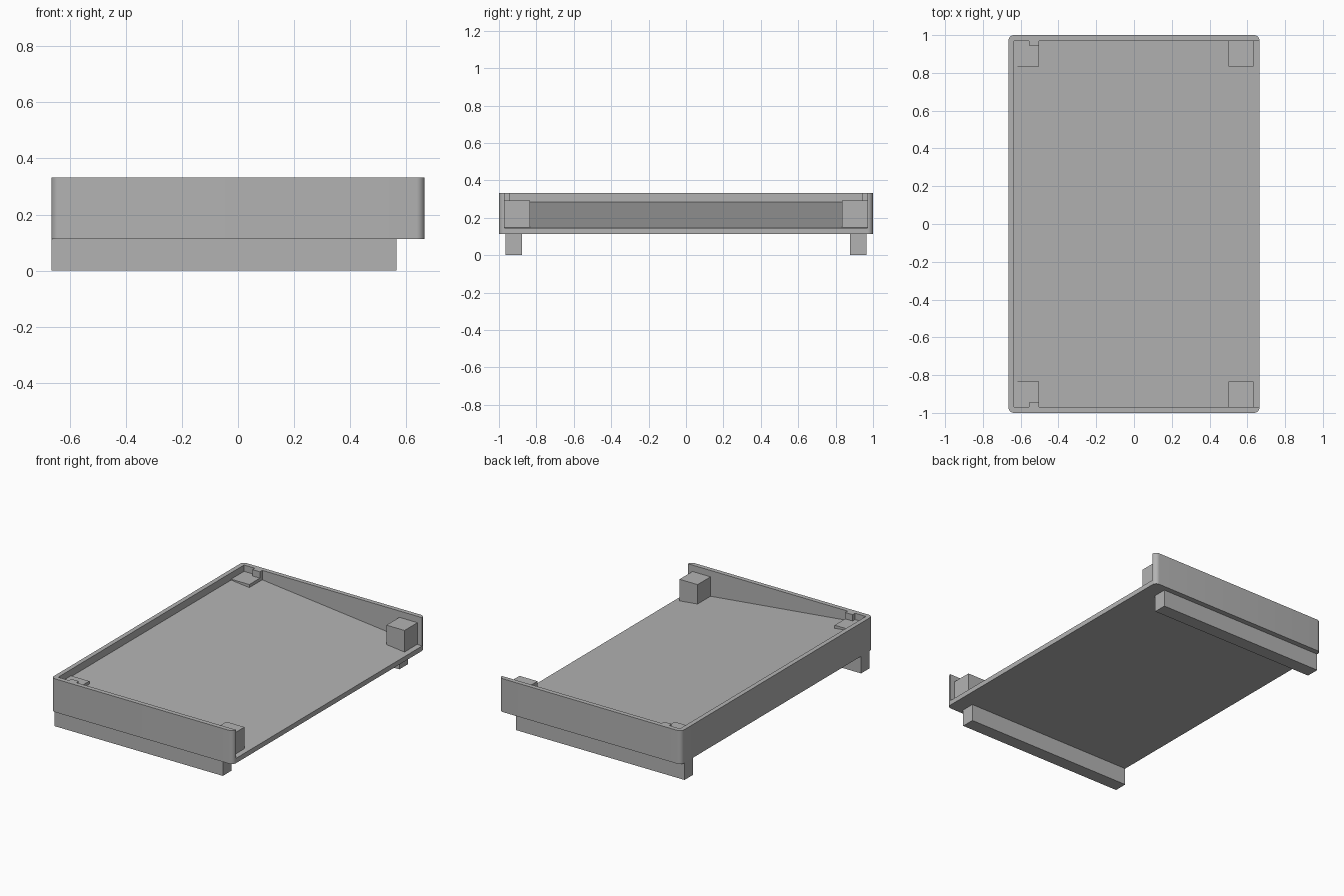
import bpy
import bmesh

cube = bpy.data.objects.get("Cube")
if cube:
    bpy.data.objects.remove(cube, do_unlink=True)

grey = bpy.data.materials.new("plain_grey")
grey.use_nodes = True
colour = (0.45, 0.45, 0.45, 1)
grey.diffuse_color = colour
grey.node_tree.nodes["Principled BSDF"].inputs["Base Color"].default_value = colour

HALF_X, HALF_Y, WALL = 0.665, 1.0, 0.03
BASE, RIM, SHELF = 0.113, 0.333, 0.291
IN_X, IN_Y = HALF_X - WALL, HALF_Y - WALL


def add_object(name, bm):
    bmesh.ops.recalc_face_normals(bm, faces=bm.faces)
    mesh = bpy.data.meshes.new(name)
    bm.to_mesh(mesh)
    bm.free()
    mesh.materials.append(grey)
    obj = bpy.data.objects.new(name, mesh)
    bpy.context.collection.objects.link(obj)
    return obj


def box(name, x, y, z, radius=0):
    """Box from (low, high) ranges, with optional rounded upright edges."""
    bm = bmesh.new()
    bmesh.ops.create_cube(bm, size=1)
    for v in bm.verts:
        for i, (low, high) in enumerate((x, y, z)):
            v.co[i] = high if v.co[i] > 0 else low
    if radius:
        upright = [e for e in bm.edges
                   if abs(e.verts[0].co.z - e.verts[1].co.z) > 0.01]
        bmesh.ops.bevel(bm, geom=upright, offset=radius, segments=8,
                        profile=0.5, affect='EDGES')
    return add_object(name, bm)


def prism(name, profile, half_width):
    """Extrude an x-z profile along y."""
    bm = bmesh.new()
    face = bm.faces.new([bm.verts.new((x, -half_width, z)) for x, z in profile])
    side = bmesh.ops.extrude_face_region(bm, geom=[face])["geom"]
    for v in side:
        if isinstance(v, bmesh.types.BMVert):
            v.co.y = half_width
    return add_object(name, bm)


# Tray: rounded block with a sloping recess, open at the +x end
tray = box("tray", (-HALF_X, HALF_X), (-HALF_Y, HALF_Y), (BASE, RIM), WALL)
cutter = prism("recess_cutter", [(-IN_X, 0.285), (HALF_X, 0.145), (0.8, 0.145),
                                 (0.8, 0.5), (-IN_X, 0.5)], IN_Y)
cutter.hide_render = True
cut = tray.modifiers.new("recess", 'BOOLEAN')
cut.operation = 'DIFFERENCE'
cut.solver = 'EXACT'
cut.object = cutter
bpy.context.view_layer.objects.active = tray
tray.select_set(True)
bpy.ops.object.modifier_apply(modifier=cut.name)
bpy.data.objects.remove(cutter, do_unlink=True)
bpy.ops.object.shade_smooth_by_angle(angle=0.6)


def side_range(side, inner, outer):
    return tuple(sorted((side * inner, side * outer)))


for side, label in ((-1, "front"), (1, "back")):
    # Foot rail below the tray
    box(label + "_foot_rail", (-HALF_X, 0.565), side_range(side, 0.877, 0.965),
        (0, BASE))
    corner = side_range(side, 0.835, IN_Y)
    # Corner blocks inside the tray, with tops at one level
    box(label + "_open_end_block", (0.5, 0.632), corner, (0.14, SHELF))
    box(label + "_closed_end_block", (-IN_X, -0.502), corner, (0.14, SHELF))
    # Small stop against the side wall
    box(label + "_stop", (-0.556, -0.502), side_range(side, 0.945, IN_Y),
        (SHELF, RIM))
